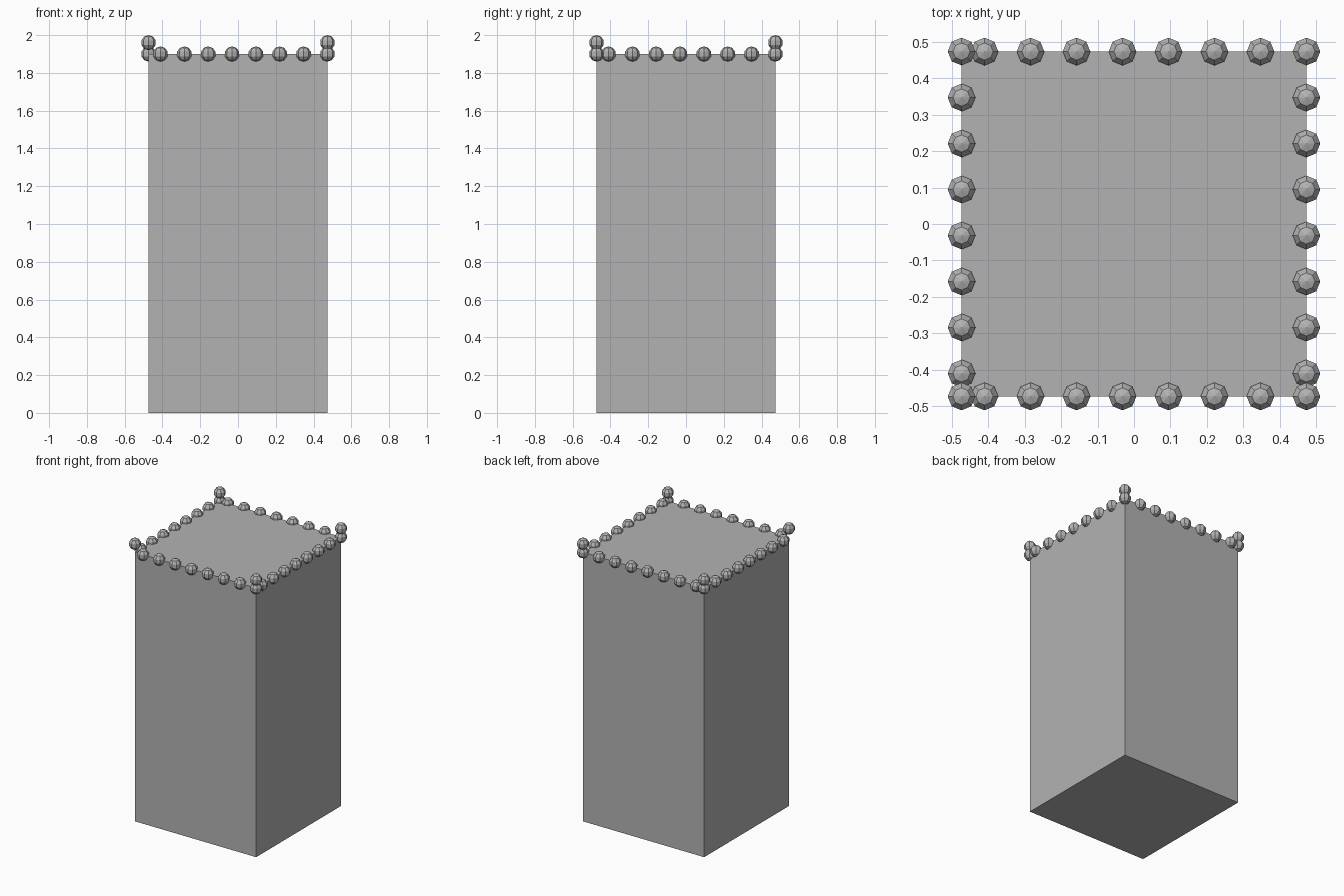
import bpy

if "Cube" in bpy.data.objects:
    bpy.data.objects.remove(bpy.data.objects["Cube"])

H = 0.4735      # half width of the block
TOP = 1.9       # block height
R = 0.04        # bead radius
STEP = 2 * H / 7.5

grey = bpy.data.materials.new("plain grey")
grey.diffuse_color = (0.45, 0.45, 0.45, 1)
grey.use_nodes = True
grey.node_tree.nodes["Principled BSDF"].inputs["Base Color"].default_value = grey.diffuse_color

# Block
bpy.ops.mesh.primitive_cube_add(size=1, location=(0, 0, TOP / 2))
block = bpy.context.object
block.name = "block"
block.scale = (2 * H, 2 * H, TOP)
block.data.materials.append(grey)

# One low-poly bead mesh shared by all beads
bpy.ops.mesh.primitive_uv_sphere_add(segments=8, ring_count=5, radius=R)
first = bpy.context.object
bead_mesh = first.data
bead_mesh.name = "bead"
bead_mesh.materials.append(grey)
bpy.data.objects.remove(first)


def bead(name, x, y, z):
    ob = bpy.data.objects.new(name, bead_mesh)
    ob.location = (x, y, z)
    bpy.context.collection.objects.link(ob)


# Rim beads, spaced from the +x / +y corner of each edge
for side in (-1, 1):
    for i in range(8):
        p = H - i * STEP
        bead("rim_bead_x", p, side * H, TOP)
        if i or side < 0:   # the back right corner is already filled
            bead("rim_bead_y", side * H, p, TOP)

# Raised corner beads
for x in (-H, H):
    for y in (-H, H):
        bead("corner_bead", x, y, TOP + 0.06)
